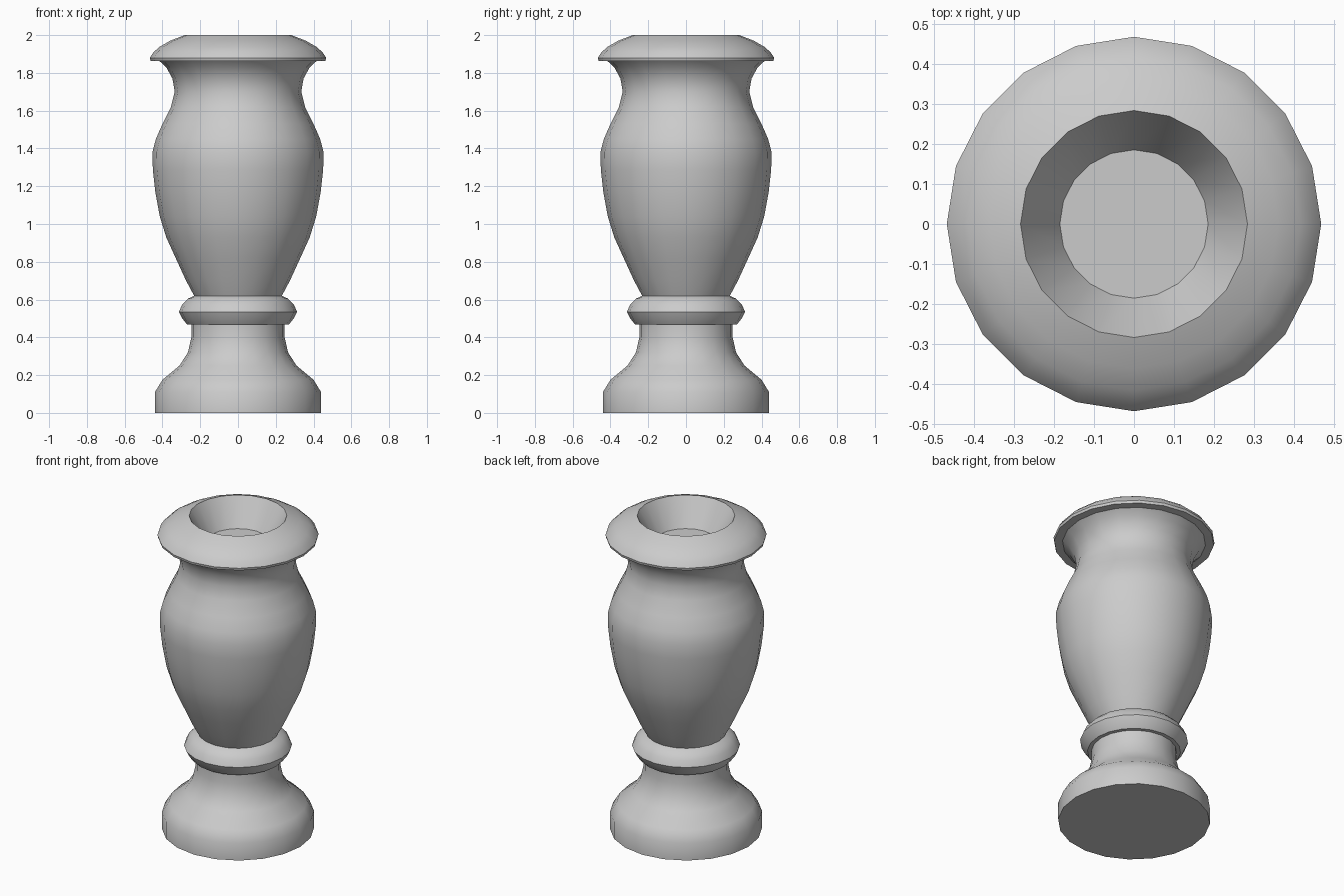
import bpy, bmesh, math

if "Cube" in bpy.data.objects:
    bpy.data.objects.remove(bpy.data.objects["Cube"])

SIDES = 20

def lathe(name, profile):
    """Revolve (radius, z) points, listed bottom outside to top inside, and cap the ends."""
    bm = bmesh.new()
    rings = []
    for r, z in profile:
        rings.append([bm.verts.new((r * math.cos(2 * math.pi * i / SIDES),
                                    r * math.sin(2 * math.pi * i / SIDES), z))
                      for i in range(SIDES)])
    for a, b in zip(rings, rings[1:]):
        for i in range(SIDES):
            j = (i + 1) % SIDES
            bm.faces.new((a[i], a[j], b[j], b[i]))
    bm.faces.new(rings[0][::-1])
    bm.faces.new(rings[-1])
    me = bpy.data.meshes.new(name)
    bm.to_mesh(me)
    bm.free()
    ob = bpy.data.objects.new(name, me)
    bpy.context.collection.objects.link(ob)
    bpy.ops.object.select_all(action='DESELECT')
    ob.select_set(True)
    bpy.context.view_layer.objects.active = ob
    bpy.ops.object.shade_smooth_by_angle(angle=math.radians(40))
    return ob

# Whole vase in one turned profile
lathe("vase", [
    # foot
    (0.44, 0), (0.44, 0.11), (0.40, 0.175), (0.31, 0.25), (0.265, 0.32), (0.247, 0.40), (0.247, 0.468),
    # collar ring
    (0.27, 0.468), (0.295, 0.50), (0.313, 0.535), (0.295, 0.575), (0.265, 0.605), (0.232, 0.62),
    # body
    (0.275, 0.70), (0.33, 0.82), (0.38, 0.93), (0.414, 1.04), (0.438, 1.17), (0.451, 1.29), (0.453, 1.38),
    (0.435, 1.45), (0.40, 1.53), (0.355, 1.62), (0.335, 1.70), (0.347, 1.77), (0.38, 1.83), (0.415, 1.862),
    # rim
    (0.463, 1.864), (0.467, 1.88), (0.447, 1.91), (0.415, 1.938), (0.36, 1.97), (0.283, 2.0),
    # mouth and its floor
    (0.185, 1.83)])
